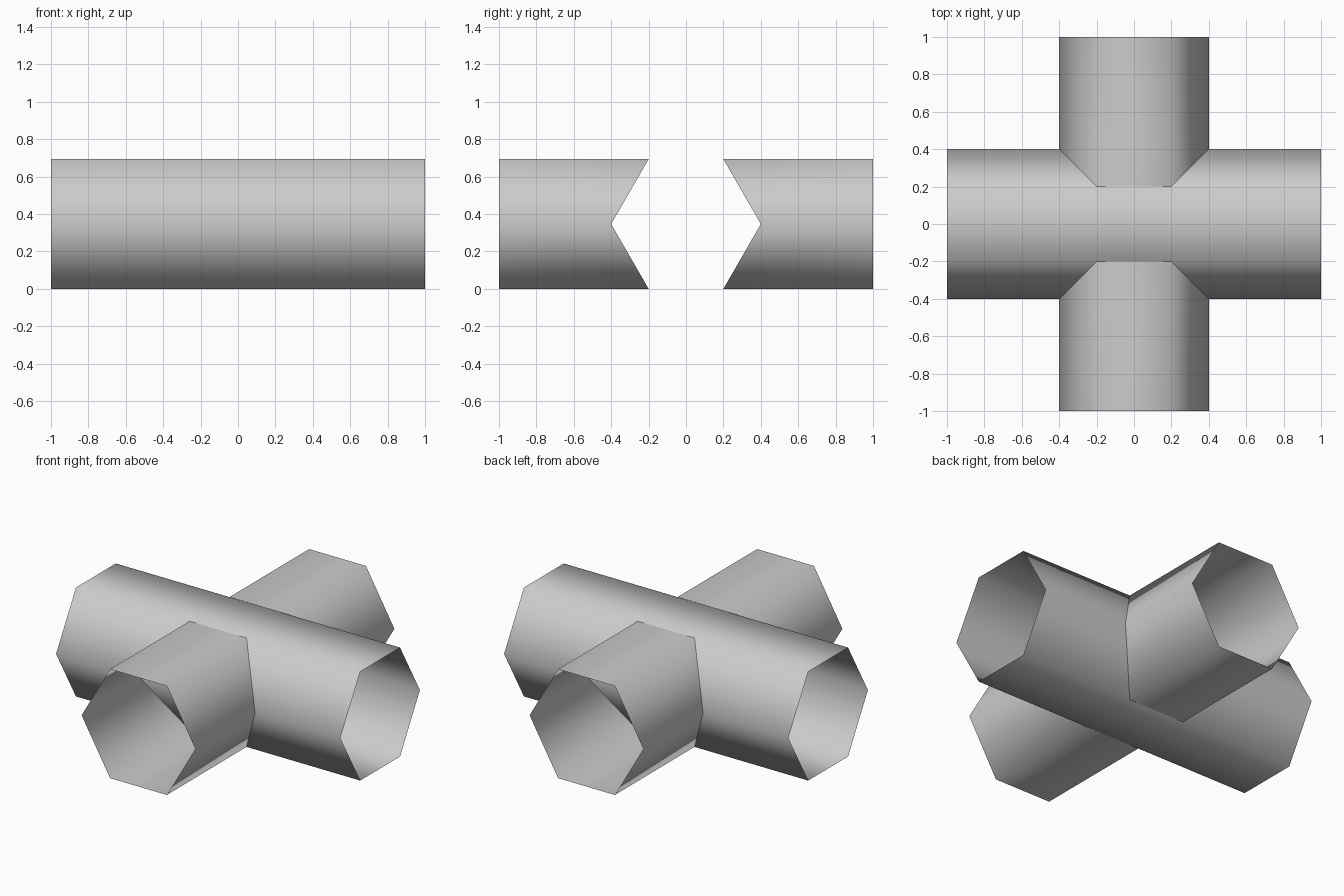
import bpy, bmesh, math

if "Cube" in bpy.data.objects:
    bpy.data.objects.remove(bpy.data.objects["Cube"])

RADIUS, HALF_LENGTH, SIDES = 0.4, 1.0, 6
CENTRE_Z = RADIUS * math.sin(math.pi / 3)

grey = bpy.data.materials.new("pipe_grey")
grey.use_nodes = True
colour = (0.6, 0.6, 0.6, 1)
grey.diffuse_color = colour
grey.node_tree.nodes["Principled BSDF"].inputs["Base Color"].default_value = colour


def hex_points():
    """Horizontal offset and height of each corner of the pipe section."""
    for i in range(SIDES):
        a = i * math.tau / SIDES
        yield RADIUS * math.cos(a), CENTRE_Z + RADIUS * math.sin(a)


def open_tube(name, ring_a, ring_b):
    """Smooth, open-ended wall between two matching rings."""
    bm = bmesh.new()
    a = [bm.verts.new(p) for p in ring_a]
    b = [bm.verts.new(p) for p in ring_b]
    for i in range(SIDES):
        j = (i + 1) % SIDES
        face = bm.faces.new((a[i], a[j], b[j], b[i]))
        face.smooth = True
        # Turn every wall outward from the tube axis
        face.normal_update()
        mid = face.calc_center_median()
        axis = sum((v.co for v in a + b), mid * 0) / (2 * SIDES)
        if face.normal.dot(mid - axis) < 0:
            face.normal_flip()
    mesh = bpy.data.meshes.new(name)
    bm.to_mesh(mesh)
    bm.free()
    mesh.materials.append(grey)
    obj = bpy.data.objects.new(name, mesh)
    bpy.context.collection.objects.link(obj)


# Main pipe running left to right, with an unbroken wall
open_tube("main_pipe",
          [(-HALF_LENGTH, h, z) for h, z in hex_points()],
          [(HALF_LENGTH, h, z) for h, z in hex_points()])

# Front and back branches, mitred onto the main pipe
for name, side in (("front_branch", -1), ("back_branch", 1)):
    open_tube(name,
              [(h, side * abs(h), z) for h, z in hex_points()],
              [(h, side * HALF_LENGTH, z) for h, z in hex_points()])
